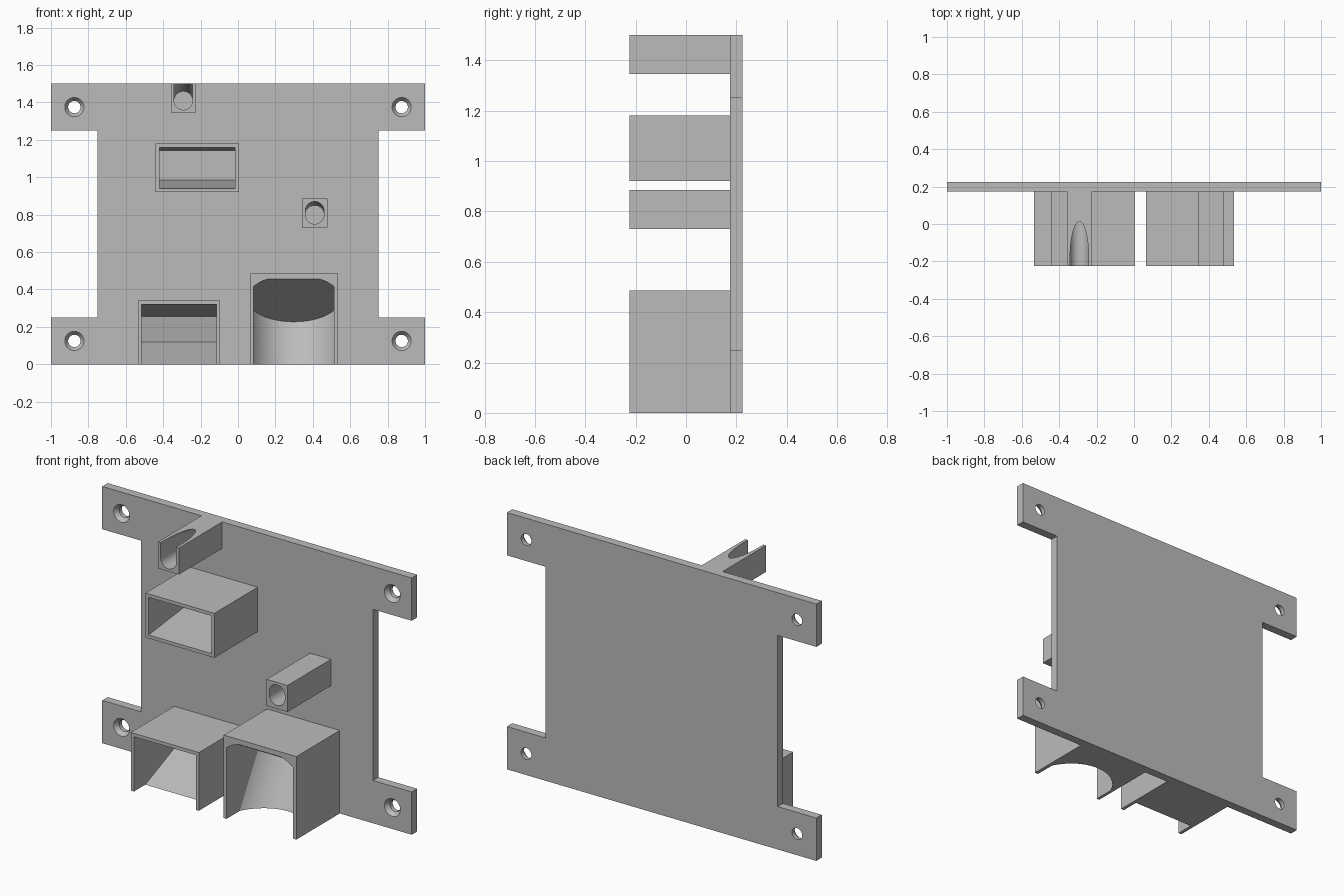
import bpy
import bmesh
from math import sin, cos, pi, radians
from mathutils import Vector

cube = bpy.data.objects.get("Cube")
if cube:
    bpy.data.objects.remove(cube, do_unlink=True)

GREY = (0.5, 0.5, 0.5, 1)
mat = bpy.data.materials.new("plain grey")
mat.use_nodes = True
mat.diffuse_color = GREY
mat.node_tree.nodes["Principled BSDF"].inputs["Base Color"].default_value = GREY

FRONT, FACE, BACK = -0.225, 0.175, 0.225   # box fronts, plate front, plate back
AHEAD = -0.4                               # where cutters start, clear of the boxes
WALL = 0.02


def add(name, bm):
    bmesh.ops.recalc_face_normals(bm, faces=bm.faces)
    mesh = bpy.data.meshes.new(name)
    bm.to_mesh(mesh)
    bm.free()
    mesh.materials.append(mat)
    obj = bpy.data.objects.new(name, mesh)
    bpy.context.collection.objects.link(obj)
    return obj


def prism(name, outline, step):
    """Extrude a closed outline of points along step."""
    bm = bmesh.new()
    face = bm.faces.new([bm.verts.new(p) for p in outline])
    new = bmesh.ops.extrude_face_region(bm, geom=[face])["geom"]
    bmesh.ops.translate(bm, vec=step, verts=[g for g in new if isinstance(g, bmesh.types.BMVert)])
    return add(name, bm)


def block(name, x0, x1, y0, y1, z0, z1):
    return prism(name, [(x0, y0, z0), (x1, y0, z0), (x1, y0, z1), (x0, y0, z1)], (0, y1 - y0, 0))


def hull(name, points):
    bm = bmesh.new()
    verts = [bm.verts.new(p) for p in points]
    res = bmesh.ops.convex_hull(bm, input=verts)
    loose = {v for v in res["geom_interior"] + res["geom_unused"] if isinstance(v, bmesh.types.BMVert)}
    bmesh.ops.delete(bm, geom=list(loose), context="VERTS")
    bmesh.ops.dissolve_limit(bm, angle_limit=radians(0.5), verts=bm.verts, edges=bm.edges)
    return add(name, bm)


def ring(center, radius, u, v, n=48):
    c, u, v = Vector(center), Vector(u), Vector(v)
    return [c + radius * (cos(2 * pi * i / n) * u + sin(2 * pi * i / n) * v) for i in range(n)]


def boolean(obj, cutter, operation="DIFFERENCE"):
    mod = obj.modifiers.new("cut", "BOOLEAN")
    mod.operation, mod.solver, mod.object = operation, "EXACT", cutter
    bpy.context.view_layer.objects.active = obj
    bpy.ops.object.modifier_apply(modifier=mod.name)
    bpy.data.objects.remove(cutter, do_unlink=True)


def smooth(obj):
    bpy.ops.object.select_all(action="DESELECT")
    obj.select_set(True)
    bpy.context.view_layer.objects.active = obj
    bpy.ops.object.shade_smooth_by_angle(angle=radians(25))


X, Z = (1, 0, 0), (0, 0, 1)

# Mounting plate with four ears
half = [(1, 0), (1, 0.25), (0.75, 0.25), (0.75, 1.25), (1, 1.25), (1, 1.5)]
outline = half + [(-x, z) for x, z in reversed(half)]
plate = prism("mounting_plate", [(x, FACE, z) for x, z in outline], (0, BACK - FACE * 1, 0))

# Countersunk screw holes
for x in (-0.875, 0.875):
    for z in (0.125, 1.375):
        boolean(plate, hull("screw_hole", ring((x, 0.1, z), 0.033, X, Z) + ring((x, 0.3, z), 0.033, X, Z)))
        boolean(plate, hull("countersink", ring((x, FACE - 0.005, z), 0.055, X, Z)
                            + ring((x, FACE + 0.025, z), 0.033, X, Z)))
smooth(plate)


# Small holders with a round pocket that flares upward at the front
def round_holder(name, x, z0, z1, low, high):
    box = block(name, x - 0.0675, x + 0.0675, FRONT, FACE, z0, z1)
    ahead = high + (high - low) * (FRONT - AHEAD) / (FACE - FRONT)
    points = []
    for y, z in ((FACE - 0.003, low), (AHEAD, low), (AHEAD, ahead)):
        points += ring((x, y, z), 0.05, X, Z)
    boolean(box, hull("pocket", points))
    smooth(box)


round_holder("top_pen_holder", -0.292, 1.345, 1.5, 1.41, 1.51)
round_holder("middle_pen_holder", 0.41, 0.73, 0.885, 0.80, 0.82)


# Rectangular holders with a tapered pocket
def flat_holder(name, x0, x1, z0, z1, profile):
    box = block(name, x0, x1, FRONT, FACE, z0, z1)
    start = [(x0 + WALL, y, z) for y, z in profile]
    boolean(box, prism("pocket", start, (x1 - x0 - 2 * WALL, 0, 0)))
    smooth(box)


flat_holder("upper_tray_holder", -0.44, 0.005, 0.92, 1.18,
            [(AHEAD, 0.94), (FRONT, 0.94), (0.17, 0.985), (0.17, 1.14), (FRONT, 1.16), (AHEAD, 1.16)])
flat_holder("lower_tray_holder", -0.535, -0.095, 0, 0.34,
            [(AHEAD, -0.1), (-0.12, -0.1), (-0.12, 0), (0.17, 0.12), (0.14, 0.255),
             (FRONT, 0.32), (AHEAD, 0.32)])

# Large holder with a leaning cylindrical pocket, open in front and below
large = block("large_round_holder", 0.065, 0.535, FRONT, FACE, 0, 0.485)
lean = radians(30)
axis = Vector((0, sin(lean), cos(lean)))
across = (0, cos(lean), -sin(lean))
cap = Vector((0.298, -0.045, 0.352))
points = []
for center in (cap, cap - axis * 0.7):
    for shift in (0, -0.5):
        points += ring(center + Vector((0, shift, 0)), 0.25, X, across, 64)
pocket = hull("pocket", points)
boolean(pocket, block("limit", 0.083, 0.513, AHEAD, 0.3, -0.2, 0.465), "INTERSECT")
boolean(large, pocket)
smooth(large)
